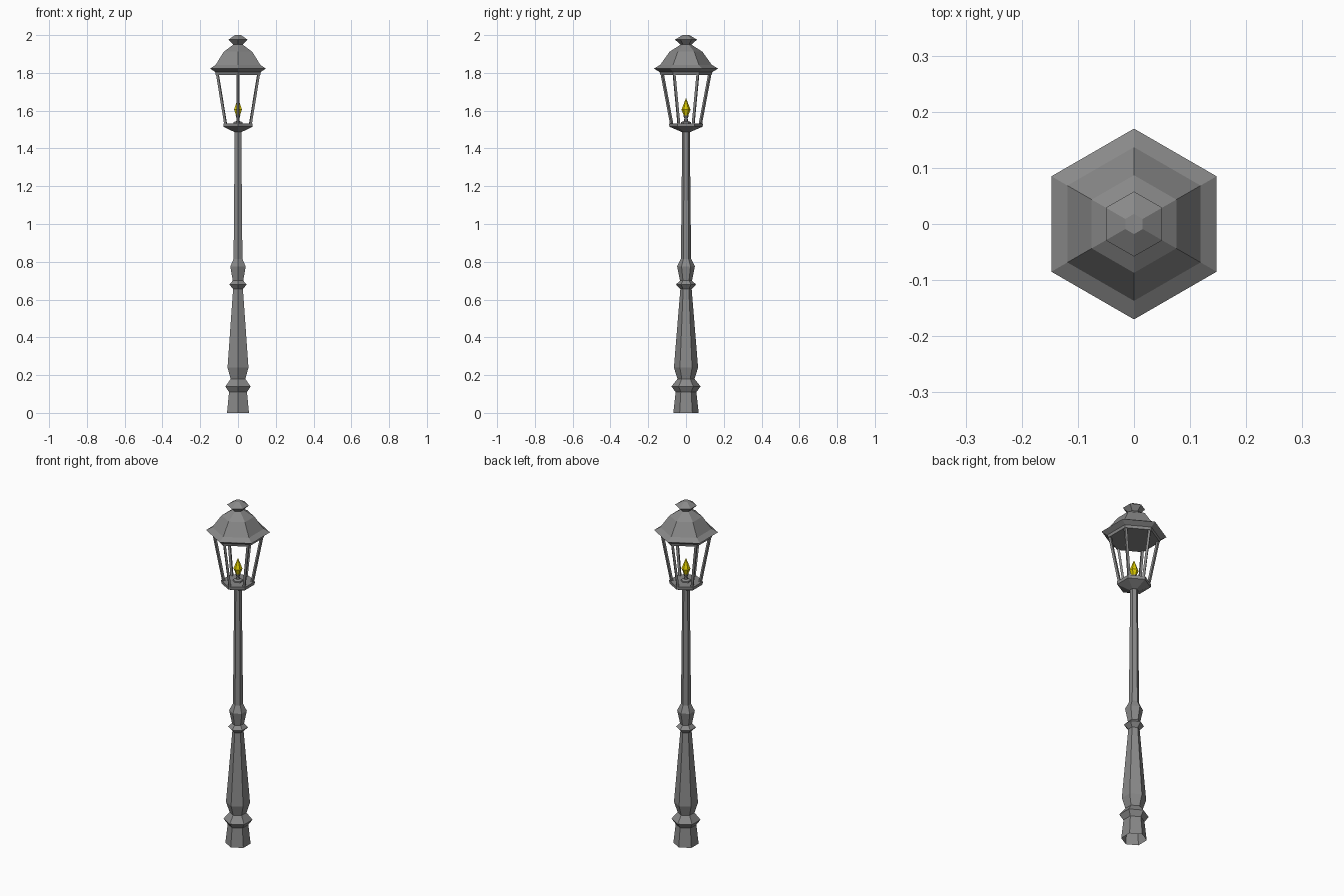
import bpy, bmesh, math
from mathutils import Vector

if "Cube" in bpy.data.objects:
    bpy.data.objects.remove(bpy.data.objects["Cube"])


def material(name, rgb):
    m = bpy.data.materials.new(name)
    m.diffuse_color = (*rgb, 1)
    m.use_nodes = True
    m.node_tree.nodes["Principled BSDF"].inputs["Base Color"].default_value = m.diffuse_color
    return m


iron = material("grey iron", (0.25, 0.25, 0.25))
yellow = material("flame yellow", (0.75, 0.62, 0.0))


def hex_point(r, z, i):
    a = math.radians(30 + 60 * i)
    return Vector((r * math.cos(a), r * math.sin(a), z))


def finish(name, bm, mat):
    mesh = bpy.data.meshes.new(name)
    bm.to_mesh(mesh)
    bm.free()
    mesh.materials.append(mat)
    obj = bpy.data.objects.new(name, mesh)
    bpy.context.collection.objects.link(obj)
    return obj


def lathe(name, profile, mat, cap_bottom=True, cap_top=True):
    """Six-sided turned shape from (radius, z) pairs, bottom to top."""
    bm = bmesh.new()
    rings = [[bm.verts.new(hex_point(r, z, i)) for i in range(6)] for r, z in profile]
    for low, high in zip(rings, rings[1:]):
        for i in range(6):
            j = (i + 1) % 6
            bm.faces.new((low[i], low[j], high[j], high[i]))
    if cap_bottom:
        bm.faces.new(rings[0][::-1])
    if cap_top:
        bm.faces.new(rings[-1])
    return finish(name, bm, mat)


# Post with turned base and mid collar
lathe("lamp_post", [(0.067, 0), (0.055, 0.11), (0.077, 0.14), (0.045, 0.18),
                    (0.064, 0.24), (0.03, 0.655), (0.053, 0.68), (0.032, 0.70),
                    (0.047, 0.775), (0.027, 0.815), (0.02, 1.495)],
      iron, cap_bottom=False, cap_top=False)

# Lantern tray
lathe("lantern_tray", [(0.025, 1.488), (0.088, 1.515), (0.09, 1.533)], iron)

# Roof with flared brim
lathe("lantern_roof", [(0.136, 1.79), (0.14, 1.805), (0.17, 1.823), (0.137, 1.842),
                       (0.087, 1.912), (0.028, 1.95)], iron)

# Finial on the roof
lathe("roof_finial", [(0.028, 1.948), (0.058, 1.976), (0.018, 2.0)], iron)

# Six slanted corner bars
for k in range(6):
    bm = bmesh.new()
    radial = hex_point(1, 0, k)
    side = Vector((-radial.y, radial.x, 0)) * 0.009
    ends = []
    for r, z in ((0.076, 1.53), (0.127, 1.80)):
        c = hex_point(r, z, k)
        out = radial * 0.009
        ends.append([bm.verts.new(c + d) for d in (out, side, -out, -side)])
    for i in range(4):
        j = (i + 1) % 4
        bm.faces.new((ends[0][i], ends[0][j], ends[1][j], ends[1][i]))
    finish(f"corner_bar_{k + 1}", bm, iron)

# Burner and flame
lathe("burner", [(0.028, 1.53), (0.026, 1.54), (0.01, 1.545), (0.009, 1.56), (0.015, 1.575)], iron)
lathe("flame", [(0.01, 1.57), (0.024, 1.605), (0.001, 1.665)], yellow)
